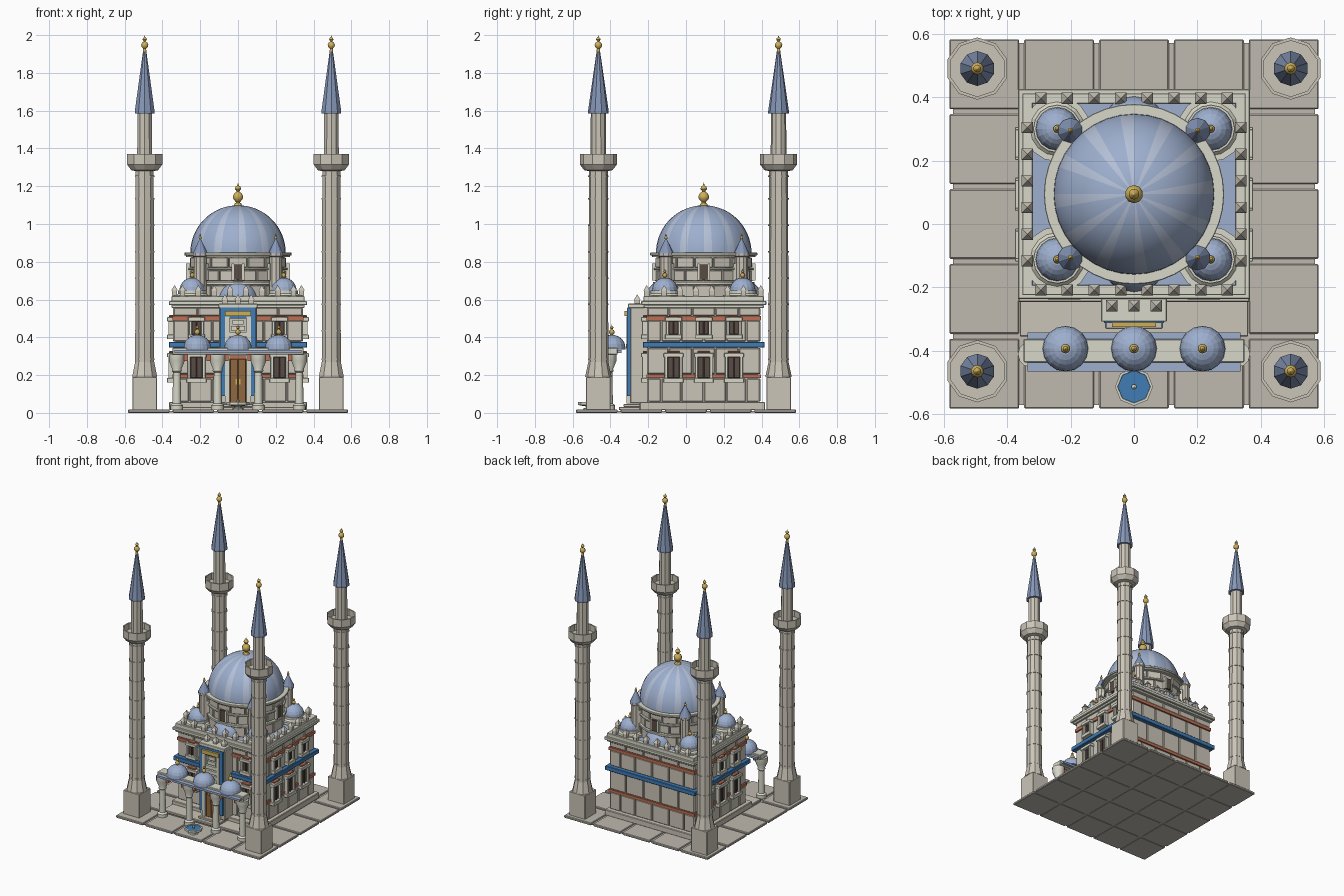
import bpy, bmesh, math
from mathutils import Matrix, Vector

if "Cube" in bpy.data.objects:
    bpy.data.objects.remove(bpy.data.objects["Cube"])

COL = dict(stone=(.60, .56, .48), pale=(.68, .68, .58), paving=(.52, .49, .43), lead=(.34, .43, .62),
           light=(.46, .53, .68), spire=(.24, .31, .48), gold=(.62, .43, .10), red=(.50, .16, .09),
           blue=(.05, .20, .46), dark=(.10, .07, .06), wood=(.28, .14, .05))
MATS = {}
for k, c in COL.items():
    MATS[k] = bpy.data.materials.new(k)
    MATS[k].diffuse_color = (*c, 1)
PARTS = {}


def part(name, mat, bevel=0, smooth=False):
    if name not in PARTS:
        PARTS[name] = (bmesh.new(), mat, bevel, smooth)
    return PARTS[name][0]


def box(bm, x0, x1, y0, y1, z0, z1, spin=0, pivot=(0, 0)):
    """Box from limits, optionally spun about a vertical axis."""
    m = (Matrix.Translation(((x0 + x1) / 2, (y0 + y1) / 2, (z0 + z1) / 2))
         @ Matrix.Diagonal((x1 - x0, y1 - y0, z1 - z0, 1)))
    if spin:
        p = Matrix.Translation((*pivot, 0))
        m = p @ Matrix.Rotation(spin, 4, 'Z') @ p.inverted() @ m
    bmesh.ops.create_cube(bm, size=1, matrix=m)


def lathe(bm, x, y, prof, n=16, turn=0):
    """Revolve (radius, z) points about the vertical through x, y."""
    rings = []
    for r, z in prof:
        if r < 1e-5:
            rings.append([bm.verts.new((x, y, z))] * n)
        else:
            rings.append([bm.verts.new((x + r * math.cos(a), y + r * math.sin(a), z)) for a in
                          (math.pi / 2 + turn + 2 * math.pi * i / n for i in range(n))])
    for a, b in zip(rings, rings[1:]):
        for i in range(n):
            j = (i + 1) % n
            vs = list(dict.fromkeys((a[i], a[j], b[j], b[i])))
            if len(vs) > 2:
                bm.faces.new(vs).material_index = 1 if i % 3 == 0 else 0
    if prof[0][0] > 1e-5:
        bm.faces.new(rings[0][::-1])
    if prof[-1][0] > 1e-5:
        bm.faces.new(rings[-1])


def dome(r, z, k=10, h=None):
    h = h or r
    return [(r * math.cos(t), z + h * math.sin(t)) for t in (math.pi / 2 * i / k for i in range(k))] + [(0, z + h)]


def finial(x, y, z, s):
    lathe(part("finials", "gold", 0, True), x, y,
          [(.12 * s, z - .1 * s), (.10 * s, z + .1 * s), (.22 * s, z + .22 * s), (.25 * s, z + .36 * s),
           (.18 * s, z + .5 * s), (.06 * s, z + .58 * s), (.15 * s, z + .7 * s), (.12 * s, z + .8 * s),
           (.04 * s, z + .86 * s), (0, z + s)], 10)


def merlon(x, y, z, w=.014, h=.032):
    lathe(part("merlons", "stone"), x, y, [(w * 1.41, z), (w * 1.41, z + h), (w * 1.8, z + h), (0, z + h + .03)],
          4, math.pi / 4)


CY = .094               # centre of the prayer hall
HX, HY = .343, .30      # half sizes of its walls

# paving
for i in range(-2, 3):
    for j in range(-2, 3):
        x, y = i * .236, j * .236
        box(part("paving", "paving", .004), x - .11, x + .11, y - .11, y + .11, 0, .018)
box(part("paving_bed", "paving"), -.57, .57, -.57, .57, .002, .010)

# minarets
for x in (-.494, .494):
    for y in (-.464, .49):
        box(part("minaret_bases", "stone", .003), x - .065, x + .065, y - .065, y + .065, .01, .19)
        lathe(part("minaret_shafts", "stone"), x, y,
              [(.07, .19), (.053, .27), (.05, 1.28), (.075, 1.285), (.098, 1.315), (.098, 1.37),
               (.088, 1.37), (.088, 1.325), (.042, 1.325), (.040, 1.60)], 10)
        for z in (.28, .43, .57, .71, .85, .99, 1.13, 1.25):
            lathe(part("minaret_rings", "stone"), x, y, [(.055, z), (.055, z + .008)], 10)
        lathe(part("minaret_spires", "spire"), x, y, [(.055, 1.585), (.055, 1.597), (.007, 1.93), (0, 1.935)], 10)
        finial(x, y, 1.92, .08)

# plinth and front steps
box(part("plinth", "stone", .004), -.365, .365, CY - .34, CY + .325, .015, .058)
box(part("steps", "stone", .003), -.36, .36, -.355, -.2, .015, .032)
box(part("steps", "stone", .003), -.09, .09, -.33, -.2, .03, .048)

# walls of separate blocks around a core
box(part("wall_core", "paving"), -HX + .012, HX - .012, CY - HY + .012, CY + HY - .012, .05, .57)
rows = [(.06, .182), (.206, .343), (.378, .488), (.514, .556)]
for k, (z0, z1) in enumerate(rows):
    bl = part("wall_blocks", "stone", .004)
    cuts = [-1, -.62, -.2, .2, .62, 1] if k % 2 else [-1, -.75, -.4, 0, .4, .75, 1]
    for a, b in zip(cuts, cuts[1:]):
        for s in (-1, 1):
            e = sorted((CY + s * (HY - .03), CY + s * HY))
            box(bl, a * HX + .003, b * HX - .003, *e, z0, z1)
            e = sorted((s * (HX - .03), s * HX))
            box(bl, *e, CY + a * HY + .003, CY + b * HY - .003, z0, z1)
for z0, z1 in ((.184, .204), (.490, .512)):
    box(part("red_bands", "red"), -HX - .004, HX + .004, CY - HY - .004, CY + HY + .004, z0, z1)
box(part("blue_band", "blue", .003), -HX - .022, HX + .022, CY - HY - .022, CY + HY + .022, .345, .376)


# windows, drawn for the front wall and spun to the sides
def window(u, d, spin, z0, z1, w):
    def b(name, mat, u0, u1, out, za, zb):
        box(part(name, mat, .002), u + u0, u + u1, CY - d - out, CY - d + .01, za, zb, spin, (0, CY))
    for s in (-1, 1):
        b("window_frames", "pale", s * (w + .007) - .008, s * (w + .007) + .008, .026, z0 - .02, z1 + .02)
    b("window_frames", "pale", -w - .02, w + .02, .032, z1, z1 + .022)
    b("window_frames", "pale", -w - .02, w + .02, .032, z0 - .025, z0)
    b("window_hoods", "red", -w, w, .022, z1 + .022, z1 + .032)
    b("window_panes", "dark", -w, w, .012, z0, z1)
    b("window_panes", "dark", -.003, .003, .02, z0, z1)


for z0, z1, w in ((.185, .295, .032), (.415, .485, .025)):
    for s in (-1, 1):
        window(s * .22, HY, 0, z0, z1, w)
        for u in (-.16, 0, .16):
            window(u, HX, s * math.pi / 2, z0, z1, w)

# cornice, parapet, merlons and roof
box(part("cornice", "pale", .003), -.352, .352, CY - .318, CY + .318, .555, .572)
box(part("cornice", "pale", .003), -.365, .365, CY - .331, CY + .331, .570, .592)
box(part("roof", "lead"), -.325, .325, CY - .29, CY + .29, .585, .605)
for s in (-1, 1):
    e = sorted((s * .32, s * .352))
    box(part("parapet", "pale", .002), *e, CY - .318, CY + .318, .59, .618)
    e = sorted((CY + s * .286, CY + s * .318))
    box(part("parapet", "pale", .002), -.352, .352, *e, .59, .618)
    for i in range(8):
        merlon(-.294 + i * .084, CY + s * .302, .615)
    for i in range(6):
        merlon(s * .336, CY - .21 + i * .084, .615)

# semi-domes front and back
for s in (-1, 1):
    lathe(part("semi_domes", "lead", 0, True), 0, CY + s * .205, dome(.105, .60, 8), 18)

# corner domes and drum turrets
for sx in (-1, 1):
    for sy in (-1, 1):
        x, y = sx * .242, CY + sy * .206
        lathe(part("corner_dome_bases", "pale"), x, y,
              [(.104, .60), (.104, .622), (.085, .622), (.075, .632), (.075, .648)], 16)
        lathe(part("corner_domes", "lead"), x, y, dome(.068, .648, 6), 16)
        finial(x, y, .712, .05)
        x, y = sx * .2, CY + sy * .2
        lathe(part("turrets", "stone"), x, y, [(.034, .60), (.034, .825), (.041, .83), (.041, .845)], 10)
        lathe(part("turret_spires", "spire"), x, y, [(.040, .845), (0, .93)], 10)
        finial(x, y, .915, .035)

# drum with block courses, windows and cornice rings
lathe(part("drum_core", "paving"), 0, CY, [(.245, .60), (.245, .84)], 32)
for z0, z1, t in ((.605, .675, 0), (.697, .755, .5), (.770, .822, 0)):
    for i in range(16):
        box(part("drum_blocks", "stone", .003), -.047, .047, CY - .255, CY - .23, z0, z1,
            (i + t) * math.pi / 8, (0, CY))
for z0, z1, r in ((.678, .694, .268), (.757, .768, .266), (.824, .836, .274), (.834, .848, .284)):
    lathe(part("drum_rings", "pale", .002), 0, CY, [(r, z0), (r, z1)], 40)
for i in range(8):
    a = i * math.pi / 4
    box(part("drum_windows", "dark"), -.022, .022, CY - .272, CY - .24, .705, .785, a, (0, CY))
    for s in (-1, 1):
        box(part("drum_window_frames", "pale"), s * .028 - .006, s * .028 + .006, CY - .274, CY - .24,
            .70, .79, a, (0, CY))

# main dome
lathe(part("main_dome", "lead", 0, True), 0, CY, dome(.253, .846, 16), 36)
lathe(part("dome_cap", "gold"), 0, CY, [(.024, 1.095), (.018, 1.108), (.008, 1.115)], 12)
finial(0, CY, 1.105, .115)

# portal
box(part("portal", "stone", .004), -.1, .1, -.295, -.2, .05, .56)
box(part("portal_cornice", "pale", .003), -.104, .104, -.308, -.2, .555, .578)
for x in (-.07, 0, .07):
    merlon(x, -.258, .578, .014, .02)
for s in (-1, 1):
    box(part("portal_tiles", "blue"), s * .082 - .012, s * .082 + .012, -.312, -.29, .09, .555)
    box(part("portal_jambs", "pale"), s * .057 - .012, s * .057 + .012, -.316, -.29, .05, .51)
box(part("portal_tiles", "blue"), -.094, .094, -.310, -.29, .5, .557)
box(part("portal_inscription_panel", "gold"), -.07, .07, -.325, -.29, .512, .54)
for i in range(5):
    w = .06 - i * .008
    box(part("portal_niche_steps", "pale"), -w, w, -.318 + .003 * i, -.29, .34 + i * .032, .364 + i * .032)
for s in (-1, 1):
    box(part("doors", "wood", .002), min(0, s * .043), max(0, s * .043), -.308, -.28, .05, .285)
    box(part("door_handles", "gold"), s * .009 - .003, s * .009 + .003, -.314, -.3, .15, .18)
box(part("door_lintel", "red"), -.06, .06, -.312, -.28, .285, .305)

# portico
box(part("portico_roof", "lead"), -.336, .336, -.465, -.342, .318, .332)
box(part("portico_beam", "pale", .003), -.348, .348, -.436, -.362, .308, .345)
for x in (-.324, -.108, .108, .324):
    lathe(part("columns", "pale", 0, True), x, -.41,
          [(.034, .015), (.034, .04), (.023, .05), (.020, .215), (.027, .222), (.024, .232), (.042, .275),
           (.042, .31)], 12)
for x in (-.216, 0, .216):
    lathe(part("portico_domes", "lead"), x, -.393, [(.072, .335)] + dome(.072, .347, 6, .066), 16)
    finial(x, -.393, .408, .06)
    for s in (-1, 1):
        box(part("portico_brackets", "red"), x + s * .07 - .02, x + s * .07 + .02, -.425, -.395, .275, .308)

# fountain
lathe(part("fountain", "pale"), 0, -.513,
      [(.035, .015), (.03, .024), (.016, .028), (.016, .034), (.06, .042), (.06, .058), (.052, .058), (.05, .048)], 8)
lathe(part("fountain_water", "blue"), 0, -.513, [(.051, .046), (.051, .054)], 8)
lathe(part("fountain_spout", "pale"), 0, -.513, [(.006, .05), (.008, .066), (0, .072)], 8)

# turn the collected parts into objects
for name, (bm, mat, bevel, smooth) in PARTS.items():
    if name != "main_dome":
        for f in bm.faces:
            f.material_index = 0
    bmesh.ops.recalc_face_normals(bm, faces=bm.faces)
    me = bpy.data.meshes.new(name)
    bm.to_mesh(me)
    bm.free()
    me.materials.append(MATS[mat])
    if name == "main_dome":
        me.materials.append(MATS["light"])
    if smooth:
        me.shade_smooth()
        me.set_sharp_from_angle(angle=math.radians(40))
    ob = bpy.data.objects.new(name, me)
    bpy.context.collection.objects.link(ob)
    if bevel:
        m = ob.modifiers.new("bevel", 'BEVEL')
        m.width, m.segments = bevel, 1

for m in bpy.data.materials:
    if m.users and not m.is_grease_pencil:
        m.use_nodes = True
        m.node_tree.nodes["Principled BSDF"].inputs["Base Color"].default_value = m.diffuse_color
